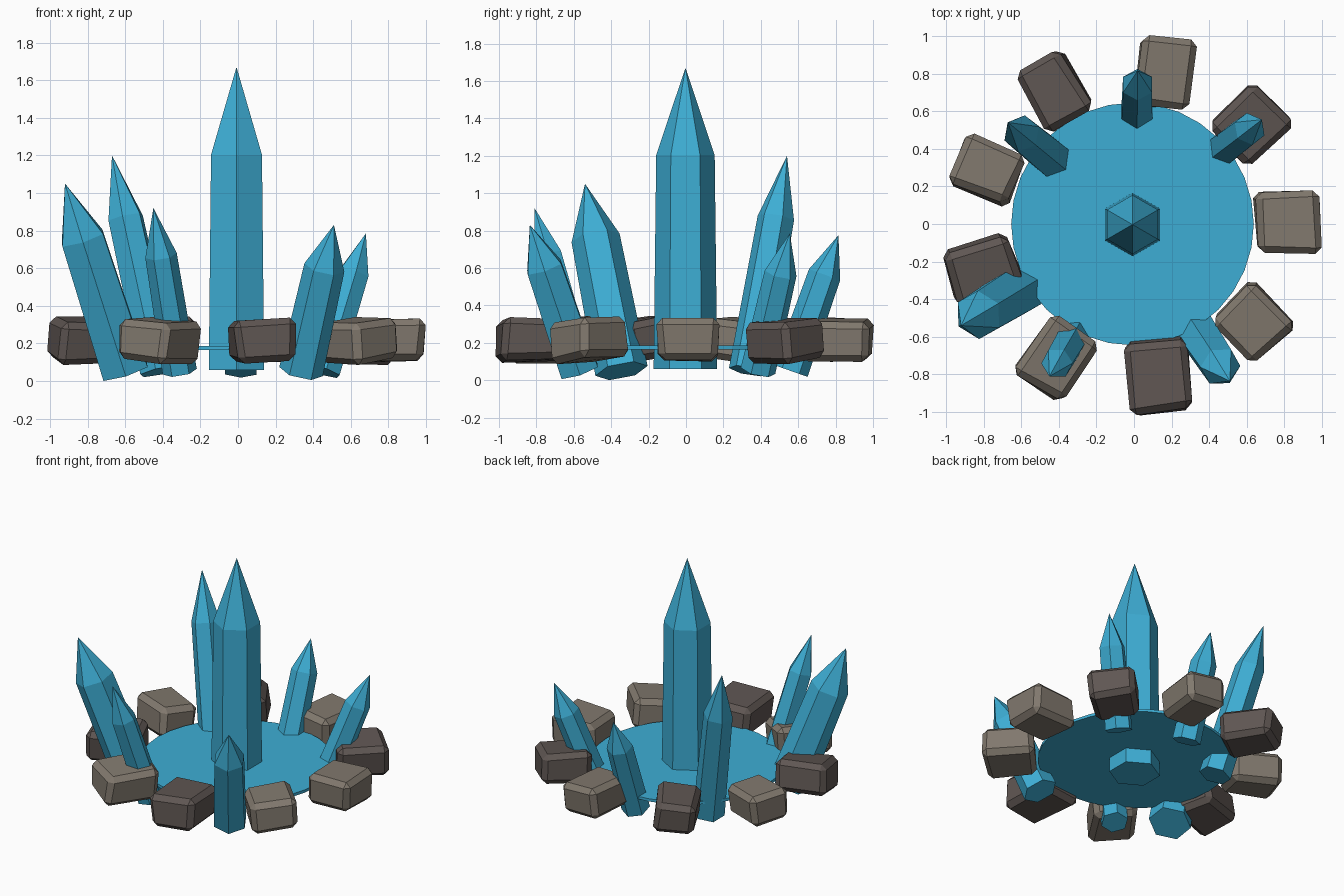
import bpy, bmesh, random
from math import radians, cos, sin
from mathutils import Vector, Matrix

if "Cube" in bpy.data.objects:
    bpy.data.objects.remove(bpy.data.objects["Cube"], do_unlink=True)
random.seed(4)


def material(name, rgb):
    m = bpy.data.materials.new(name)
    m.use_nodes = True
    m.diffuse_color = (*rgb, 1)
    m.node_tree.nodes["Principled BSDF"].inputs["Base Color"].default_value = (*rgb, 1)
    return m


BLUE = material("crystal blue", (0.047, 0.42, 0.66))
LIGHT = material("light stone", (0.22, 0.19, 0.155))
DARK = material("dark stone", (0.115, 0.094, 0.086))


def finish(name, bm, mat):
    bmesh.ops.recalc_face_normals(bm, faces=bm.faces)
    mesh = bpy.data.meshes.new(name)
    bm.to_mesh(mesh)
    bm.free()
    mesh.materials.append(mat)
    ob = bpy.data.objects.new(name, mesh)
    bpy.context.collection.objects.link(ob)
    return ob


def crystal(name, base, tip, radius, azimuth, shoulder=0.71):
    """Hexagonal prism with a pointed end, one edge facing the azimuth."""
    base, tip = Vector(base), Vector(tip)
    axis = tip - base
    length = axis.length
    bm = bmesh.new()
    rings = []
    for r, z in ((radius, 0), (radius * 0.92, length * shoulder)):
        rings.append([bm.verts.new((r * cos(radians(60 * i)), r * sin(radians(60 * i)), z))
                      for i in range(6)])
    apex = bm.verts.new((0, 0, length))
    bm.faces.new(rings[0])
    for i in range(6):
        j = (i + 1) % 6
        bm.faces.new((rings[0][i], rings[0][j], rings[1][j], rings[1][i]))
        bm.faces.new((rings[1][i], rings[1][j], apex))
    # Lean the local z axis along the crystal while keeping the outward edge
    z = axis.normalized()
    out = Vector((cos(radians(azimuth)), sin(radians(azimuth)), 0))
    y = z.cross(out).normalized()
    x = y.cross(z)
    frame = Matrix((x, y, z)).transposed().to_4x4()
    bm.transform(Matrix.Translation(base) @ frame)
    return finish(name, bm, BLUE)


def rock(name, x, y, z, size, yaw, tilt, mat):
    """Uneven block with chamfered edges."""
    bm = bmesh.new()
    bmesh.ops.create_cube(bm, size=1)
    for v in bm.verts:
        v.co = Vector([c * s * random.uniform(0.88, 1.06) for c, s in zip(v.co, size)])
    bmesh.ops.bevel(bm, geom=bm.edges[:], offset=0.035, segments=1, affect='EDGES')
    bm.transform(Matrix.Translation((x, y, z)) @ Matrix.Rotation(radians(yaw), 4, 'Z')
                 @ Matrix.Rotation(radians(tilt), 4, 'X'))
    ob = finish(name, bm, mat)
    bpy.ops.object.select_all(action='DESELECT')
    ob.select_set(True)
    bpy.context.view_layer.objects.active = ob
    bpy.ops.object.shade_smooth_by_angle(angle=radians(30))


# Thin base disc
bm = bmesh.new()
bmesh.ops.create_cone(bm, cap_ends=True, segments=32, radius1=0.645, radius2=0.645,
                      depth=0.02, matrix=Matrix.Translation((-0.008, 0, 0.175)))
finish("base_disc", bm, BLUE)

# Tall centre crystal and the leaning ring
crystal("centre_crystal", (-0.008, -0.003, 0.06), (-0.008, -0.003, 1.67), 0.17, 90)
for name, base, tip, radius, az in (
        ("front_right_crystal", (-0.60, -0.345), (-0.92, -0.54, 1.05), 0.142, 210),
        ("back_right_crystal", (-0.42, 0.335), (-0.67, 0.54, 1.2), 0.108, 141),
        ("front_inner_crystal", (-0.31, -0.57), (-0.45, -0.81, 0.92), 0.092, 242),
        ("front_left_crystal", (0.335, -0.57), (0.51, -0.835, 0.83), 0.118, 300),
        ("back_left_crystal", (0.455, 0.385), (0.68, 0.555, 0.785), 0.095, 38),
        ("back_crystal", (0.015, 0.56), (0.02, 0.815, 0.775), 0.096, 90)):
    crystal(name, (*base, 0.05), tip, radius, az)

# Ring of stones, alternating tone: x, y, length, width, yaw, tilt
stones = ((0.815, 0.005, 0.35, 0.34, 2, 0), (0.62, 0.53, 0.34, 0.32, 43, 6),
          (0.16, 0.805, 0.39, 0.3, 84, 4), (-0.42, 0.705, 0.37, 0.28, 121, -5),
          (-0.78, 0.29, 0.36, 0.3, 156, 6), (-0.805, -0.235, 0.38, 0.29, 200, -8),
          (-0.415, -0.71, 0.38, 0.3, 236, -5), (0.13, -0.805, 0.39, 0.33, 276, 3),
          (0.635, -0.525, 0.35, 0.31, 314, 7))
for i, (x, y, length, width, yaw, tilt) in enumerate(stones):
    rock(f"stone_{i + 1}", x, y, 0.215, (length, width, 0.23), yaw, tilt,
         DARK if i % 2 else LIGHT)
